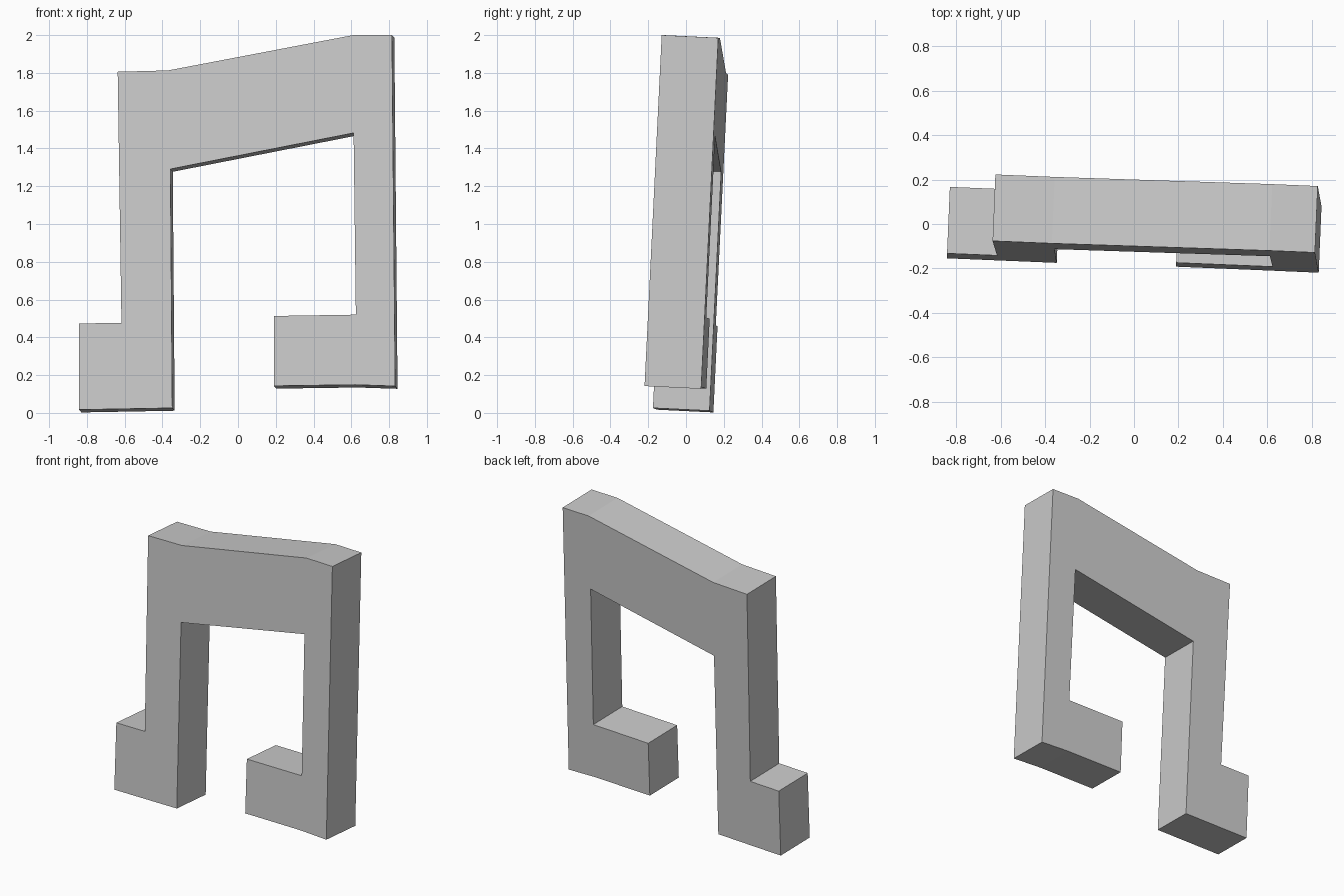
import bpy, bmesh
from mathutils import Vector

if "Cube" in bpy.data.objects:
    bpy.data.objects.remove(bpy.data.objects["Cube"])

# Front outline (x, z), clockwise from the top left corner
OUTLINE = [
    (-0.637, 1.806), (-0.37, 1.813), (0.61, 2.0), (0.815, 2.0),      # beam top
    (0.832, 0.142), (0.62, 0.149), (0.19, 0.143),                    # right head underside
    (0.19, 0.513), (0.624, 0.52), (0.612, 1.482),                    # right head and stem
    (-0.358, 1.291), (-0.348, 0.026), (-0.842, 0.017),               # inner left stem
    (-0.842, 0.473), (-0.617, 0.477),                                # left head
]


def front_y(x, z):
    """Front plane, leaning back and turned slightly."""
    return -0.191 - 0.0424 * x + 0.0485 * z


# Thickness runs square to the leaning front plane
THICKNESS = Vector((0.0424, 1.0, -0.0485)).normalized() * 0.3

# Joined double note: one slab from the outline
bm = bmesh.new()
front = bm.faces.new([bm.verts.new((x, front_y(x, z), z)) for x, z in OUTLINE])
back = bmesh.ops.extrude_face_region(bm, geom=[front], use_keep_orig=True)
bmesh.ops.translate(bm, vec=THICKNESS,
                    verts=[g for g in back["geom"] if isinstance(g, bmesh.types.BMVert)])
bmesh.ops.recalc_face_normals(bm, faces=bm.faces)

mesh = bpy.data.meshes.new("double_note")
bm.to_mesh(mesh)
bm.free()
note = bpy.data.objects.new("double_note", mesh)
bpy.context.collection.objects.link(note)
